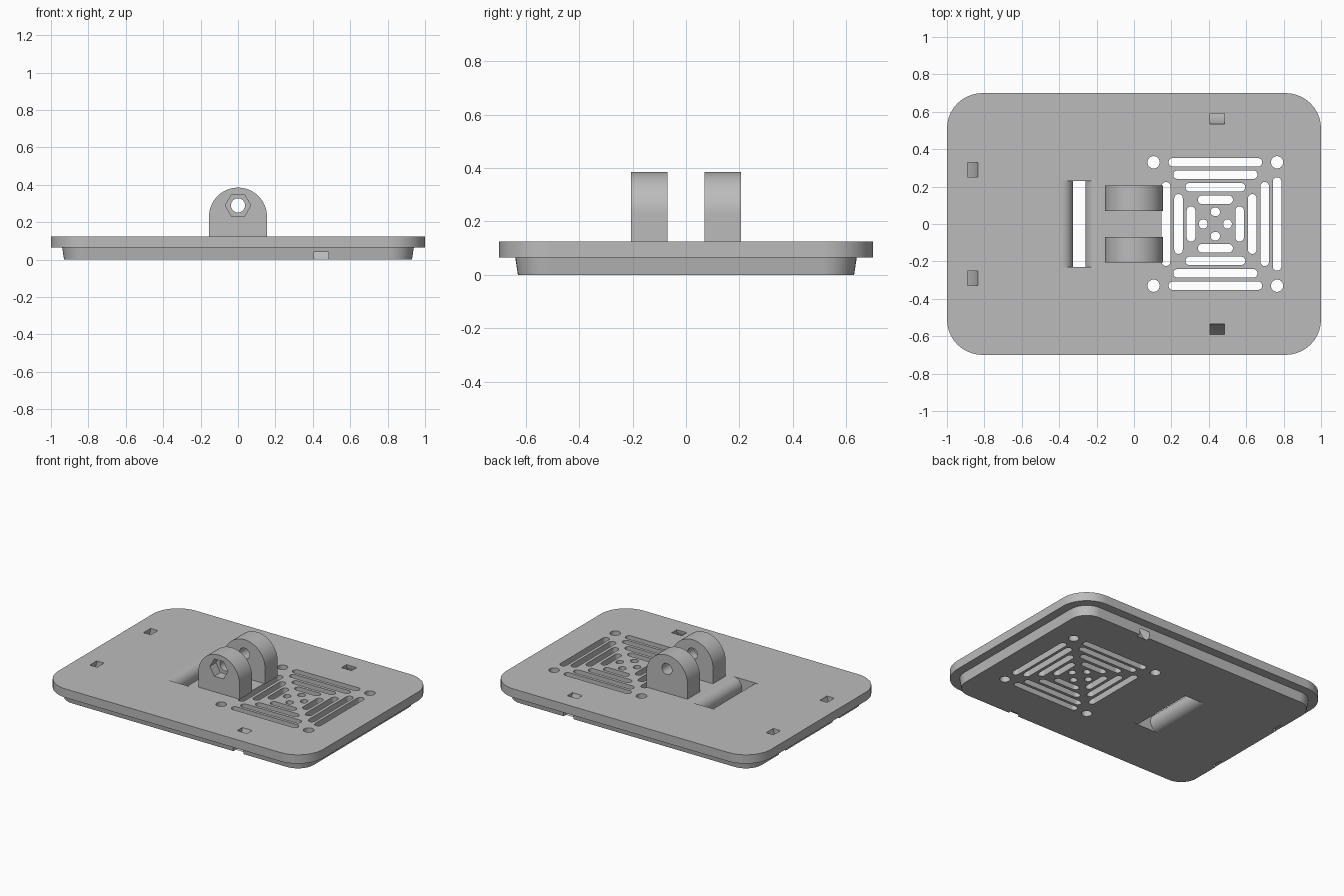
import bpy, bmesh
from math import pi, sin, cos, radians
from mathutils import Matrix, Vector

old = bpy.data.objects.get("Cube")
if old:
    bpy.data.objects.remove(old, do_unlink=True)

grey = bpy.data.materials.new("plain grey")
grey.use_nodes = True
COLOUR = (0.5, 0.5, 0.5, 1)
grey.diffuse_color = COLOUR
grey.node_tree.nodes["Principled BSDF"].inputs["Base Color"].default_value = COLOUR

UPRIGHT = Matrix.Rotation(pi / 2, 4, 'X')   # outline x,y -> world x,z; depth -> -y


def arc(cx, cy, r, start, end, steps):
    """Points along an arc, angles in degrees."""
    angles = [radians(start + (end - start) * i / steps) for i in range(steps + 1)]
    return [(cx + r * cos(a), cy + r * sin(a)) for a in angles]


def rounded_rect(hx, hy, r, cx=0, cy=0, steps=10):
    pts = []
    for i, (sx, sy) in enumerate([(1, 1), (-1, 1), (-1, -1), (1, -1)]):
        pts += arc(cx + sx * (hx - r), cy + sy * (hy - r), r, 90 * i, 90 * i + 90, steps)
    return pts


def loft(bm, rings):
    """Closed solid through rings of 3D points."""
    loops = [[bm.verts.new(p) for p in ring] for ring in rings]
    faces = [bm.faces.new(loops[0]), bm.faces.new(loops[-1])]
    for a, b in zip(loops, loops[1:]):
        for i in range(len(a)):
            j = (i + 1) % len(a)
            faces.append(bm.faces.new((a[i], a[j], b[j], b[i])))
    bmesh.ops.recalc_face_normals(bm, faces=faces)


def prism(bm, outline, lo, hi, matrix=Matrix()):
    loft(bm, [[matrix @ Vector((x, y, z)) for x, y in outline] for z in (lo, hi)])


def make_object(name, bm):
    bmesh.ops.remove_doubles(bm, verts=bm.verts, dist=1e-5)
    bmesh.ops.recalc_face_normals(bm, faces=bm.faces)
    mesh = bpy.data.meshes.new(name)
    bm.to_mesh(mesh)
    bm.free()
    mesh.materials.append(grey)
    obj = bpy.data.objects.new(name, mesh)
    bpy.context.collection.objects.link(obj)
    return obj


def activate(obj):
    bpy.ops.object.select_all(action='DESELECT')
    obj.select_set(True)
    bpy.context.view_layer.objects.active = obj


def cut(obj, bm):
    """Subtract the solids in bm from obj."""
    cutter = make_object("cutter", bm)
    cutter.hide_render = True
    mod = obj.modifiers.new("cut", 'BOOLEAN')
    mod.operation = 'DIFFERENCE'
    mod.solver = 'EXACT'
    mod.object = cutter
    activate(obj)
    bpy.ops.object.modifier_apply(modifier=mod.name)
    bpy.data.objects.remove(cutter, do_unlink=True)


def smooth(obj):
    activate(obj)
    bpy.ops.object.shade_smooth_by_angle(angle=radians(30))
    mod = obj.modifiers.new("flat faces stay flat", 'WEIGHTED_NORMAL')
    mod.weight = 100
    mod.keep_sharp = True


# Cover plate: narrower plug below, wide rounded lid above
TOP, STEP = 0.125, 0.065
bm = bmesh.new()
loft(bm, [[(x, y, z) for x, y in rounded_rect(hx, hy, r)] for hx, hy, r, z in (
    (0.93, 0.63, 0.12, 0), (0.94, 0.64, 0.13, STEP),
    (1, 0.7, 0.19, STEP), (1, 0.7, 0.19, TOP))])
plate = make_object("cover_plate", bm)

# Fan vent: four triangles of rounded slots plus corner screw holes
FAN_X = 0.435
HALF = 0.023
bm = bmesh.new()
for offset, length in ((0.065, 0.025), (0.13, 0.094), (0.197, 0.16), (0.264, 0.225), (0.33, 0.25)):
    for side in (-1, 1):
        prism(bm, rounded_rect(length, HALF, HALF, FAN_X, side * offset, 6), -0.1, 0.2)
        if offset < 0.3 or side > 0:
            prism(bm, rounded_rect(HALF, length, HALF, FAN_X + side * offset, 0, 6), -0.1, 0.2)
for sx in (-1, 1):
    for sy in (-1, 1):
        prism(bm, arc(FAN_X + sx * 0.33, sy * 0.33, 0.033, 0, 345, 23), -0.1, 0.2)

# Cable slot whose long walls are fully rounded over
R = TOP / 2
profile = [(-0.0325 - R, 0.2)] + arc(-0.0325 - R, R, R, 90, -90, 16)
profile += [(-0.0325 - R, -0.1), (0.0325 + R, -0.1)]
profile += arc(0.0325 + R, R, R, 270, 90, 16) + [(0.0325 + R, 0.2)]
prism(bm, profile, -0.23, 0.23, Matrix.Translation((-0.293, 0, 0)) @ UPRIGHT)

# Curved clip channels from the top face out through the plug's side
channel = [(-0.105, 0.2), (-0.05, 0.2), (-0.05, 0.11), (-0.035, 0.07), (0, 0.037),
           (0.03, 0.02), (0.03, -0.03), (-0.03, -0.03), (-0.035, 0), (-0.06, 0.02),
           (-0.09, 0.07), (-0.105, 0.12)]
for x, y, turn in ((-0.94, 0.29, pi), (-0.94, -0.29, pi), (0.445, 0.64, pi / 2), (0.445, -0.64, -pi / 2)):
    place = Matrix.Translation((x, y, 0)) @ Matrix.Rotation(turn, 4, 'Z') @ UPRIGHT
    prism(bm, channel, -0.038, 0.038, place)
cut(plate, bm)
smooth(plate)

# Hinge lugs with a bolt hole; the front one has a hexagonal nut pocket
W, BOLT_Z = 0.155, 0.29
lug = [(-W, TOP - 0.002), (W, TOP - 0.002)] + arc(0, 0.23, W, 0, 180, 32)
for name, y in (("front_lug", -0.138), ("back_lug", 0.138)):
    bm = bmesh.new()
    prism(bm, lug, -0.068, 0.068, Matrix.Translation((0, y, 0)) @ UPRIGHT)
    obj = make_object(name, bm)
    bm = bmesh.new()
    prism(bm, arc(0, BOLT_Z, 0.038, 0, 345, 23), -0.4, 0.4, UPRIGHT)
    cut(obj, bm)
    if y < 0:
        bm = bmesh.new()
        prism(bm, arc(0, BOLT_Z, 0.068, 0, 300, 5), 0.14, 0.3, UPRIGHT)
        cut(obj, bm)
    smooth(obj)
